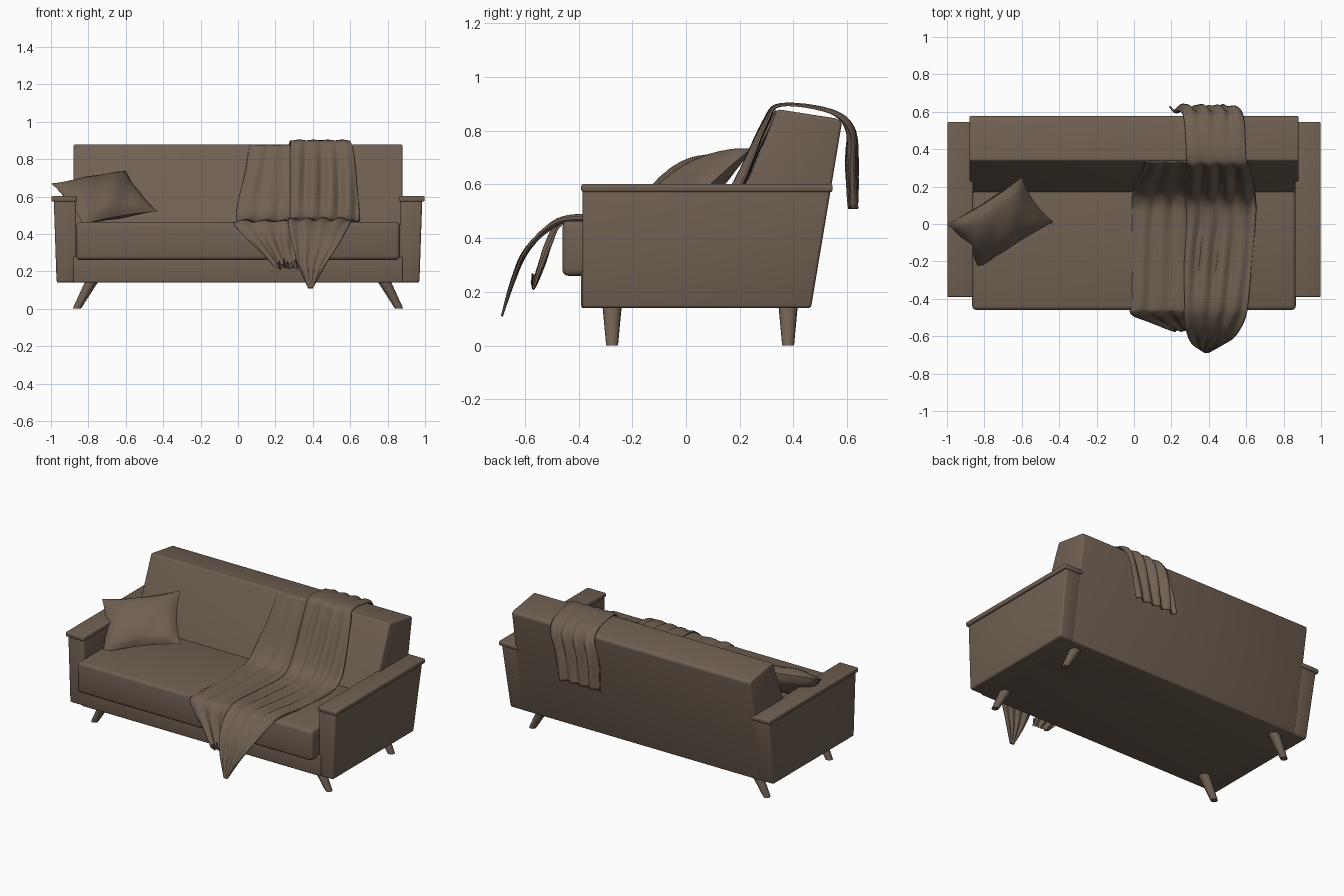
import bpy, bmesh, math, random
from mathutils import Vector

old = bpy.data.objects.get("Cube")
if old:
    bpy.data.objects.remove(old, do_unlink=True)
random.seed(4)

brown = bpy.data.materials.new("warm brown")
brown.use_nodes = True
COLOR = (0.16, 0.115, 0.083, 1)
brown.diffuse_color = COLOR
brown.node_tree.nodes["Principled BSDF"].inputs["Base Color"].default_value = COLOR


def finish(bm, name, angle=35):
    """Turn a bmesh into a smooth object with sharp creases."""
    me = bpy.data.meshes.new(name)
    bm.to_mesh(me)
    bm.free()
    for p in me.polygons:
        p.use_smooth = True
    me.set_sharp_from_angle(angle=math.radians(angle))
    me.materials.append(brown)
    ob = bpy.data.objects.new(name, me)
    bpy.context.scene.collection.objects.link(ob)
    return ob


def prism(name, profile, x0, x1, bevel, taper=0.0, segments=3):
    """Extrude a (y, z) profile along x and round its edges."""
    bm = bmesh.new()
    ends = []
    for x in (x0, x1):
        ends.append([bm.verts.new((x, y, z)) for y, z in profile])
    bm.faces.new(ends[0])
    bm.faces.new(ends[1][::-1])
    n = len(profile)
    for i in range(n):
        j = (i + 1) % n
        bm.faces.new((ends[0][i], ends[1][i], ends[1][j], ends[0][j]))
    # pull the outer side in towards the floor
    if taper:
        for v in bm.verts:
            if abs(v.co.x) > 0.9 and v.co.z < 0.3:
                v.co.x -= math.copysign(taper, v.co.x)
    bmesh.ops.recalc_face_normals(bm, faces=bm.faces)
    bmesh.ops.bevel(bm, geom=list(bm.edges), offset=bevel, segments=segments,
                    profile=0.5, affect='EDGES', clamp_overlap=True)
    return finish(bm, name)


def box(y0, y1, z0, z1):
    return [(y0, z0), (y1, z0), (y1, z1), (y0, z1)]


# Frame, cushion and backrest
prism("base", box(-0.39, 0.46, 0.14, 0.28), -0.88, 0.88, 0.008)
prism("seat_cushion", box(-0.46, 0.3, 0.26, 0.465), -0.865, 0.865, 0.022)
prism("backrest", [(0.1, 0.14), (0.465, 0.14), (0.58, 0.83), (0.565, 0.845),
                   (0.34, 0.88), (0.165, 0.45)], -0.88, 0.88, 0.02)

# Arms with caps, and splayed tapering legs
for side, label in ((1, "left"), (-1, "right")):
    prism(label + "_arm", [(-0.385, 0.14), (0.465, 0.14), (0.538, 0.58), (-0.385, 0.58)],
          side * 0.865, side * 0.985, 0.012, taper=0.015)
    prism(label + "_arm_cap", box(-0.39, 0.545, 0.572, 0.602),
          side * 0.86, side * 0.998, 0.008)
    for y, place in ((-0.275, "front"), (0.38, "back")):
        bm = bmesh.new()
        bmesh.ops.create_cone(bm, cap_ends=True, segments=16, radius1=0.022,
                              radius2=0.036, depth=0.15)
        for v in bm.verts:
            v.co.z += 0.075
            v.co += Vector((side * (0.862 - 0.55 * v.co.z), y, 0))
        finish(bm, f"{label}_{place}_leg")

# Throw pillow: two puffed sheets joined along a pinched rim
N = 16
center = Vector((-0.715, 0.005, 0.595))
u = Vector((0.2, 0.125, 0.035))
v_dir = Vector((0.085, -0.12, -0.11))
normal = v_dir.cross(u).normalized()
if normal.z < 0:
    normal = -normal
bm = bmesh.new()
for sign in (1, -1):
    grid = []
    for i in range(N + 1):
        row = []
        for j in range(N + 1):
            s, t = 2 * i / N - 1, 2 * j / N - 1
            bulge = ((1 - s * s) * (1 - t * t)) ** 0.5
            ripple = 0.006 * math.sin(7 * s + 4 * t) * bulge
            pos = (center + u * s * (1 - 0.09 * (1 - t * t))
                   + v_dir * t * (1 - 0.09 * (1 - s * s))
                   + normal * (sign * 0.075 * bulge + ripple))
            row.append(bm.verts.new(pos))
        grid.append(row)
    for i in range(N):
        for j in range(N):
            bm.faces.new((grid[i][j], grid[i + 1][j], grid[i + 1][j + 1], grid[i][j + 1]))
bmesh.ops.remove_doubles(bm, verts=bm.verts, dist=0.0005)
bmesh.ops.recalc_face_normals(bm, faces=bm.faces)
finish(bm, "throw_pillow", 60)


def smooth_row(rows, f):
    """Catmull-Rom interpolation of the path rows."""
    i = min(int(f), len(rows) - 2)
    t = f - i
    quad = [rows[min(max(k, 0), len(rows) - 1)] for k in range(i - 1, i + 3)]
    return [0.5 * (2 * b + (c - a) * t + (2 * a - 5 * b + 4 * c - d) * t * t
                   + (3 * b - a - 3 * c + d) * t ** 3) for a, b, c, d in zip(*quad)]


def drape(name, rows, folds, ragged):
    """Cloth lofted along rows of (y, z, left x, right x, fold depth)."""
    steps, cols = 6 * (len(rows) - 1), 40
    bm = bmesh.new()
    fray = [random.uniform(0, ragged) for _ in range(cols + 1)]
    grid = []
    for i in range(steps + 1):
        f = i * (len(rows) - 1) / steps
        y, z, x0, x1, depth = smooth_row(rows, f)
        ya, za = smooth_row(rows, max(f - 0.1, 0))[:2]
        yb, zb = smooth_row(rows, min(f + 0.1, len(rows) - 1))[:2]
        out = Vector((0, zb - za, ya - yb)).normalized()
        row = []
        for j in range(cols + 1):
            w = j / cols
            wave = 0.5 + 0.5 * math.sin(folds * 2 * math.pi * w + 0.35 * f)
            wave = 0.7 * wave + 0.3 * math.sin(11 * w + f) ** 2
            p = Vector((x0 + (x1 - x0) * w, y, z)) + out * depth * wave
            if i == steps:
                p.z += fray[j]
            row.append(bm.verts.new(p))
        grid.append(row)
    for i in range(steps):
        for j in range(cols):
            bm.faces.new((grid[i][j], grid[i][j + 1], grid[i + 1][j + 1], grid[i + 1][j]))
    ob = finish(bm, name, 60)
    mod = ob.modifiers.new("thickness", 'SOLIDIFY')
    mod.thickness = 0.008
    mod.offset = 0
    return ob


# Blanket: pleated fall behind, over the back, across the seat, pointed front tip
drape("blanket_main", [
    (0.645, 0.51, 0.19, 0.50, -0.045), (0.64, 0.68, 0.21, 0.53, -0.045),
    (0.625, 0.81, 0.25, 0.57, -0.03), (0.54, 0.878, 0.27, 0.59, -0.012),
    (0.35, 0.9, 0.28, 0.60, -0.008), (0.285, 0.83, 0.28, 0.62, -0.02),
    (0.19, 0.63, 0.28, 0.64, -0.03), (0.12, 0.52, 0.28, 0.65, -0.03),
    (0.02, 0.485, 0.28, 0.65, -0.025), (-0.2, 0.48, 0.27, 0.63, -0.025),
    (-0.42, 0.485, 0.27, 0.61, -0.018), (-0.52, 0.445, 0.27, 0.59, -0.02),
    (-0.605, 0.35, 0.29, 0.54, -0.015), (-0.65, 0.24, 0.32, 0.47, -0.01),
    (-0.685, 0.11, 0.375, 0.40, 0)], 4, 0.0)
drape("blanket_side", [
    (0.335, 0.875, 0.06, 0.31, -0.005), (0.265, 0.74, 0.04, 0.31, -0.012),
    (0.19, 0.58, 0.0, 0.31, -0.02), (0.12, 0.495, -0.01, 0.31, -0.02),
    (0.0, 0.475, -0.01, 0.31, -0.015), (-0.4, 0.475, -0.01, 0.31, -0.015),
    (-0.48, 0.455, -0.02, 0.31, -0.015), (-0.52, 0.385, 0.04, 0.31, -0.02),
    (-0.545, 0.31, 0.12, 0.31, -0.02), (-0.575, 0.21, 0.21, 0.32, -0.01)], 3, 0.06)
